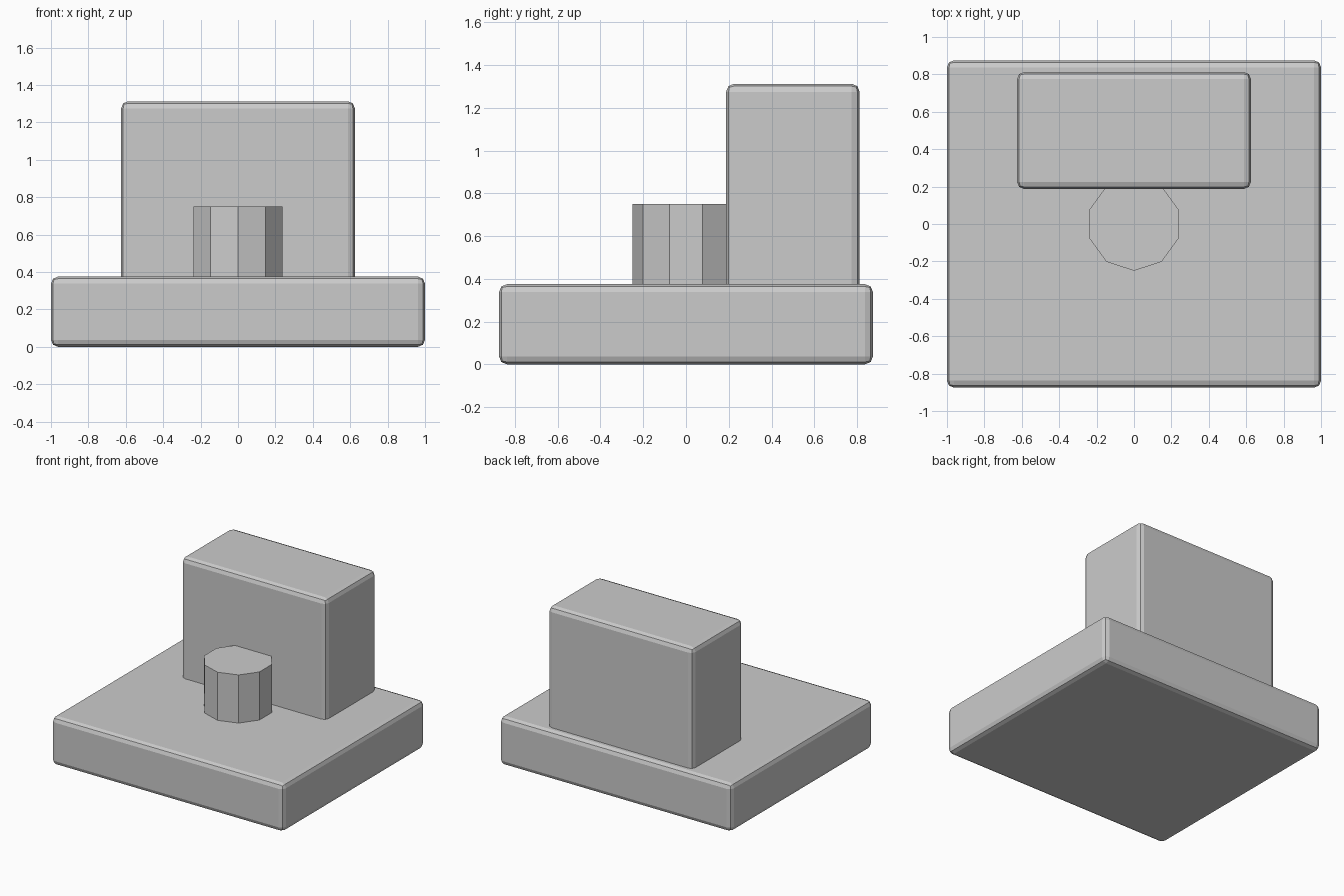
import bpy

if "Cube" in bpy.data.objects:
    bpy.data.objects.remove(bpy.data.objects["Cube"])


def rounded_box(name, lo, hi, bevel=0.0375):
    # Box between two corners, with narrow two-step bevelled edges
    centre = [(a + b) / 2 for a, b in zip(lo, hi)]
    bpy.ops.mesh.primitive_cube_add(size=1, location=centre)
    ob = bpy.context.object
    ob.name = name
    ob.scale = [b - a for a, b in zip(lo, hi)]
    bpy.ops.object.transform_apply(location=False, rotation=False, scale=True)
    mod = ob.modifiers.new("Bevel", "BEVEL")
    mod.width = bevel
    mod.segments = 2
    return ob


# Wide base slab
rounded_box("base", (-1, -0.875, 0), (1, 0.875, 0.375))

# Tall block at the back, sunk slightly into the base
rounded_box("back_block", (-0.625, 0.1875, 0.3125), (0.625, 0.8125, 1.3125))

# Ten-sided post in front of the block, one corner facing forward
bottom, top = 0.34, 0.75
bpy.ops.mesh.primitive_cylinder_add(
    vertices=10, radius=0.25, depth=top - bottom,
    location=(0, 0, (top + bottom) / 2))
bpy.context.object.name = "post"
